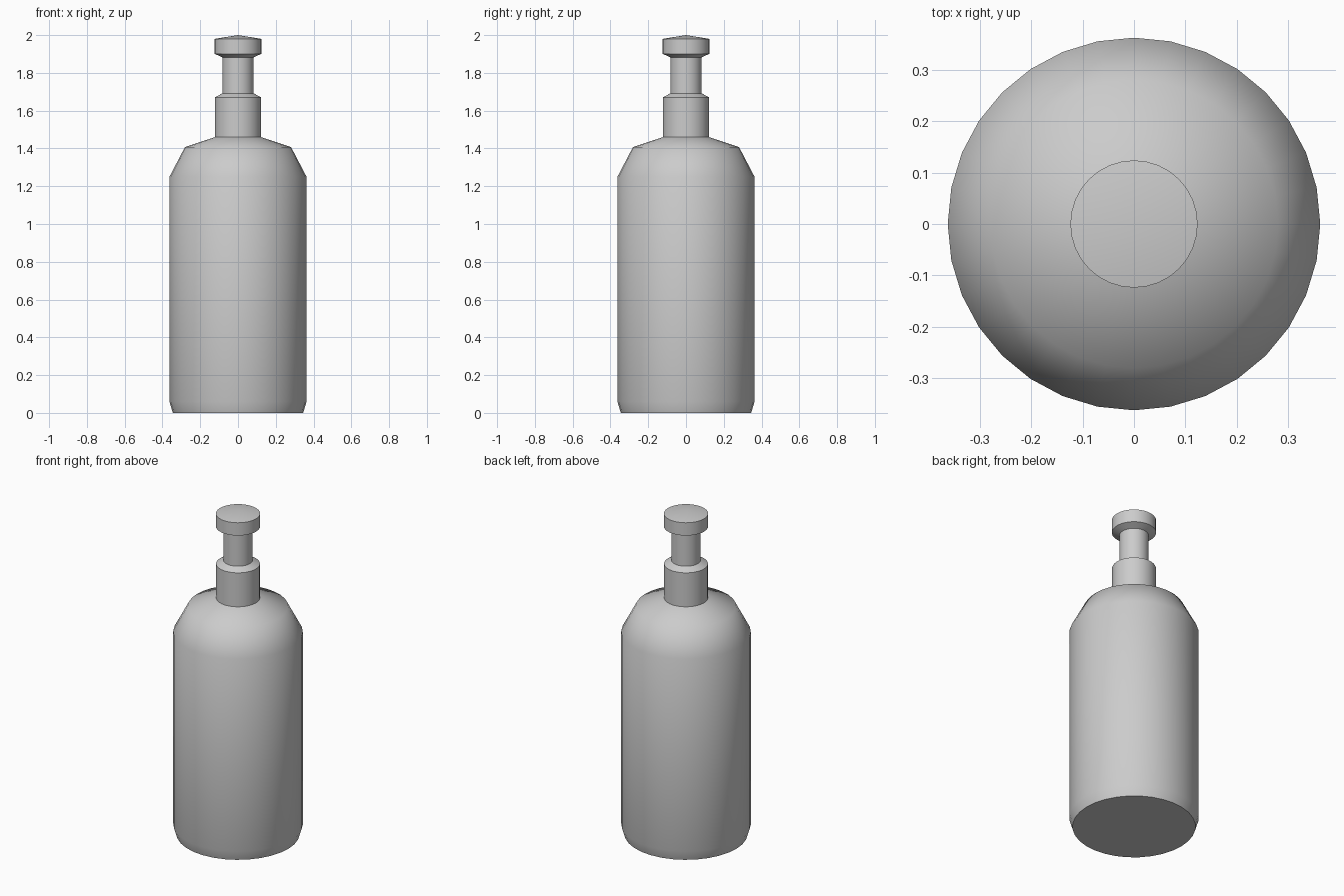
import bpy, bmesh
from math import radians, sin, cos, tau

if "Cube" in bpy.data.objects:
    bpy.data.objects.remove(bpy.data.objects["Cube"])

SIDES = 32


def lathe(name, profile):
    """Spin a (radius, height) profile around z; radius 0 closes it with a fan."""
    bm = bmesh.new()
    rings = []
    for r, z in profile:
        if r == 0:
            rings.append([bm.verts.new((0, 0, z))] * SIDES)
        else:
            rings.append([bm.verts.new((r * cos(tau * i / SIDES), r * sin(tau * i / SIDES), z))
                          for i in range(SIDES)])
    for lo, hi in zip(rings, rings[1:]):
        for i in range(SIDES):
            j = (i + 1) % SIDES
            corners = list(dict.fromkeys((lo[i], lo[j], hi[j], hi[i])))
            bm.faces.new(corners)
    bmesh.ops.recalc_face_normals(bm, faces=bm.faces)
    # outward means the mean of normal . radial position is positive
    if sum(f.normal.xy.dot(f.calc_center_median().xy) * f.calc_area() for f in bm.faces) < 0:
        bmesh.ops.reverse_faces(bm, faces=bm.faces)
    mesh = bpy.data.meshes.new(name)
    bm.to_mesh(mesh)
    bm.free()
    obj = bpy.data.objects.new(name, mesh)
    bpy.context.collection.objects.link(obj)
    bpy.ops.object.select_all(action='DESELECT')
    obj.select_set(True)
    bpy.context.view_layer.objects.active = obj
    bpy.ops.object.shade_smooth_by_angle(angle=radians(52))
    return obj


# Bottle body with flat base, tapered foot and two-step shoulder
lathe("bottle_body", [(0, 0), (0.345, 0), (0.363, 0.06), (0.363, 1.25),
                      (0.281, 1.407), (0.123, 1.46)])

# Neck collar with a bevelled top edge
lathe("neck_collar", [(0.123, 1.46), (0.123, 1.67), (0.082, 1.692)])

# Thin pump stem
lathe("pump_stem", [(0.082, 1.692), (0.082, 1.882)])

# Cap with sloped underside and shallow cone top
lathe("cap", [(0.082, 1.882), (0.124, 1.901), (0.124, 1.98), (0, 2.0)])
